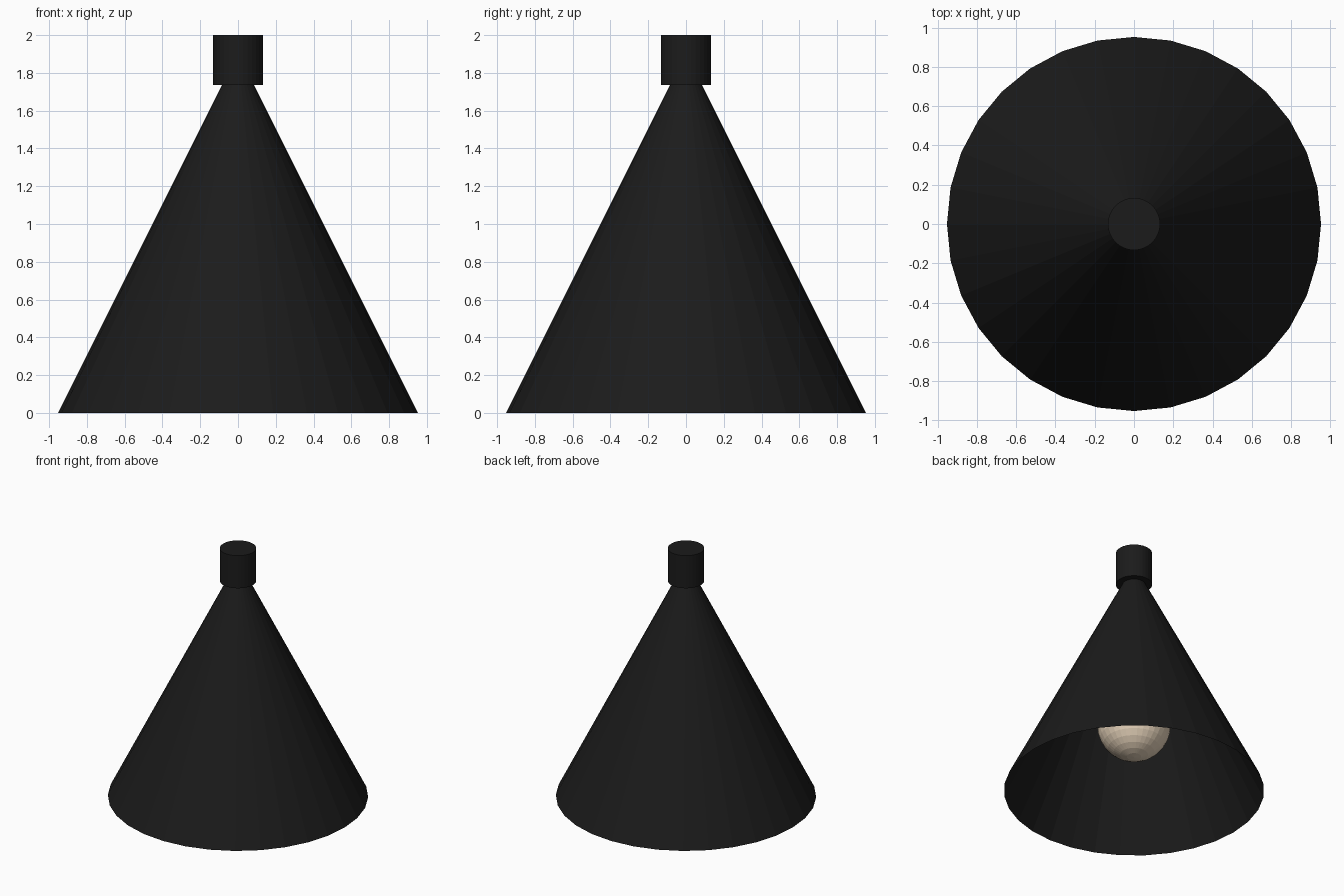
import bpy

default = bpy.data.objects.get("Cube")
if default:
    bpy.data.objects.remove(default, do_unlink=True)


def material(name, colour):
    mat = bpy.data.materials.new(name)
    mat.use_nodes = True
    mat.diffuse_color = colour
    shader = mat.node_tree.nodes["Principled BSDF"]
    shader.inputs["Base Color"].default_value = colour
    return mat


def finish(name, mat):
    obj = bpy.context.object
    obj.name = obj.data.name = name
    obj.data.materials.append(mat)
    return obj


black = material("matte black", (0.011, 0.011, 0.011, 1))
cream = material("warm cream", (0.84, 0.69, 0.52, 1))

# Open conical shade, its tip hidden inside the cap
SHADE_RADIUS, SHADE_HEIGHT = 0.952, 1.905
bpy.ops.mesh.primitive_cone_add(vertices=32, radius1=SHADE_RADIUS, radius2=0,
                                depth=SHADE_HEIGHT, end_fill_type='NOTHING',
                                location=(0, 0, SHADE_HEIGHT / 2))
finish("shade", black)

# Cylindrical cap on top
CAP_BOTTOM, CAP_TOP = 1.737, 2.0
bpy.ops.mesh.primitive_cylinder_add(vertices=32, radius=0.133,
                                    depth=CAP_TOP - CAP_BOTTOM,
                                    location=(0, 0, (CAP_TOP + CAP_BOTTOM) / 2))
finish("cap", black)

# Round bulb inside the shade
bpy.ops.mesh.primitive_uv_sphere_add(segments=32, ring_count=16, radius=0.268,
                                     location=(0, 0, 0.548))
finish("bulb", cream)
